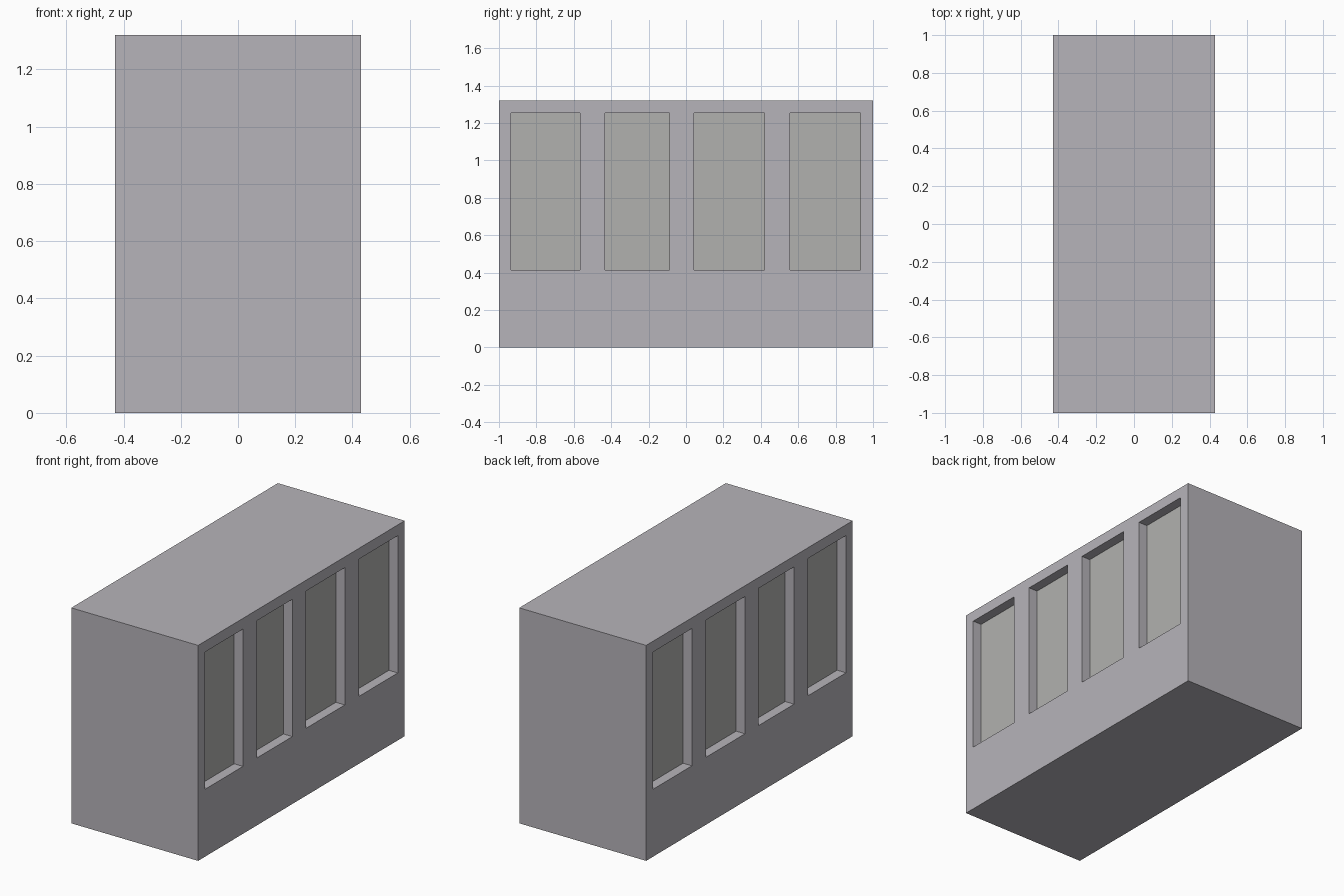
import bpy, bmesh
from mathutils import Matrix, Vector

if "Cube" in bpy.data.objects:
    bpy.data.objects.remove(bpy.data.objects["Cube"])

HALF_W, HALF_L, HEIGHT = 0.43, 1.0, 1.32
DEPTH = 0.06
SILL, HEAD = 0.413, 1.254
WINDOWS = [(-0.935, -0.566), (-0.432, -0.088), (0.043, 0.42), (0.557, 0.933)]


def material(name, rgb):
    mat = bpy.data.materials.new(name)
    mat.diffuse_color = (*rgb, 1)
    mat.use_nodes = True
    mat.node_tree.nodes["Principled BSDF"].inputs["Base Color"].default_value = mat.diffuse_color
    return mat


def add_box(bm, lo, hi):
    lo, hi = Vector(lo), Vector(hi)
    m = Matrix.Translation((lo + hi) / 2) @ Matrix.Diagonal((*(hi - lo), 1))
    bmesh.ops.create_cube(bm, size=1, matrix=m)


def finish(bm, name, mats):
    mesh = bpy.data.meshes.new(name)
    bm.to_mesh(mesh)
    bm.free()
    for mat in mats:
        mesh.materials.append(mat)
    obj = bpy.data.objects.new(name, mesh)
    bpy.context.collection.objects.link(obj)
    return obj


wall = material("wall", (0.47, 0.455, 0.49))
glass = material("glass", (0.44, 0.44, 0.43))

# main block
bm = bmesh.new()
add_box(bm, (-HALF_W, -HALF_L, 0), (HALF_W, HALF_L, HEIGHT))
body = finish(bm, "body", [wall, glass])

# window recesses on both long sides
bm = bmesh.new()
for side in (-1, 1):
    xs = sorted((side * (HALF_W - DEPTH), side * (HALF_W + 0.1)))
    for y0, y1 in WINDOWS:
        add_box(bm, (xs[0], y0, SILL), (xs[1], y1, HEAD))
cutter = finish(bm, "window_cutter", [wall])
cutter.hide_render = True

mod = body.modifiers.new("window_recesses", 'BOOLEAN')
mod.operation = 'DIFFERENCE'
mod.solver = 'EXACT'
mod.object = cutter
bpy.context.view_layer.objects.active = body
bpy.ops.object.modifier_apply(modifier=mod.name)
bpy.data.objects.remove(cutter)

# panes at the back of the recesses
for face in body.data.polygons:
    is_pane = abs(abs(face.center.x) - (HALF_W - DEPTH)) < 0.005
    face.material_index = int(is_pane and abs(face.normal.x) > 0.9)
